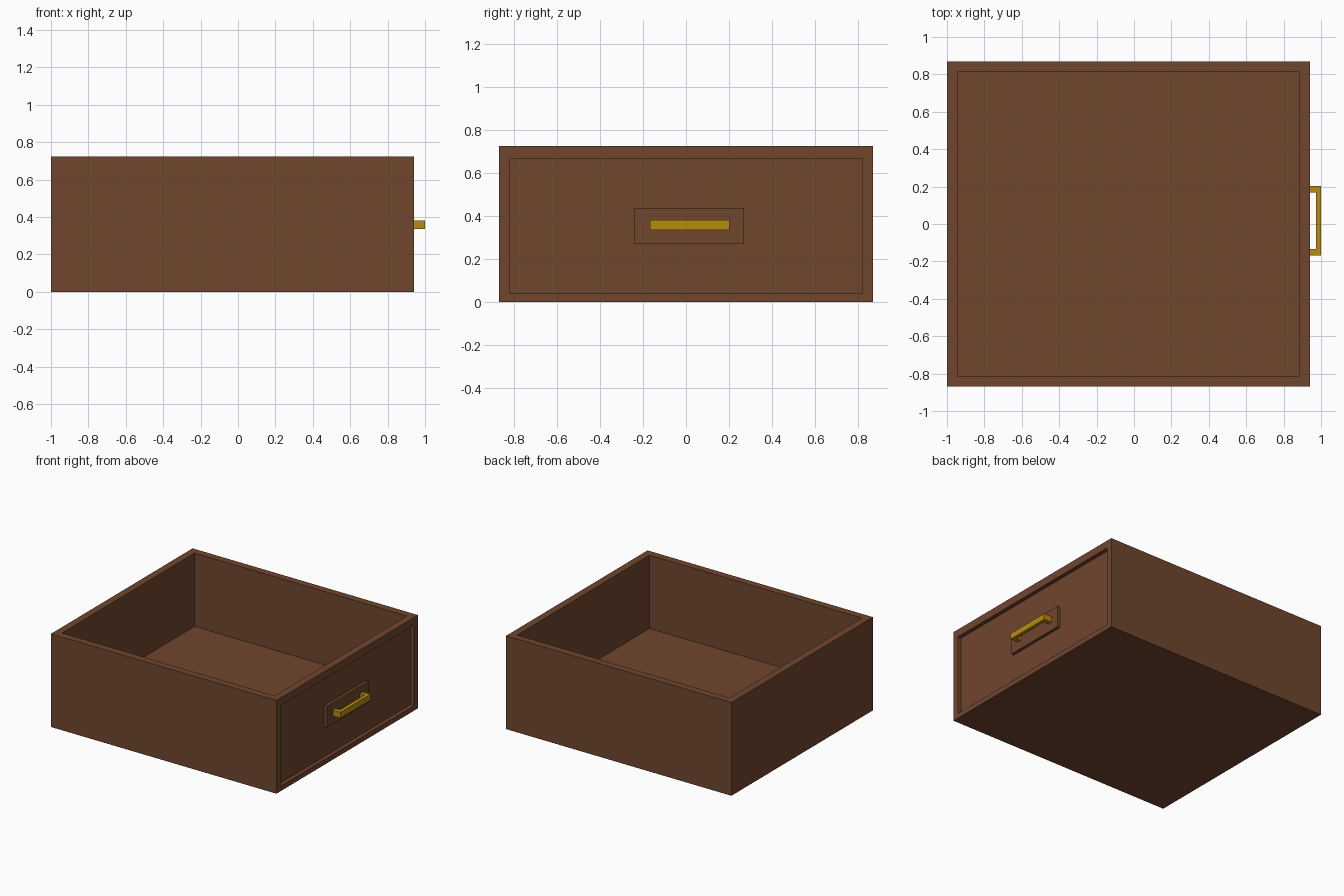
import bpy, bmesh
from mathutils import Vector

old = bpy.data.objects.get("Cube")
if old:
    bpy.data.objects.remove(old, do_unlink=True)


def make_material(name, color):
    mat = bpy.data.materials.new(name)
    mat.use_nodes = True
    mat.diffuse_color = color
    mat.node_tree.nodes["Principled BSDF"].inputs["Base Color"].default_value = color
    return mat


def finish(bm, name, mat):
    bmesh.ops.recalc_face_normals(bm, faces=bm.faces)
    mesh = bpy.data.meshes.new(name)
    bm.to_mesh(mesh)
    bm.free()
    mesh.materials.append(mat)
    obj = bpy.data.objects.new(name, mesh)
    bpy.context.collection.objects.link(obj)
    return obj


def box(low, high):
    bm = bmesh.new()
    bmesh.ops.create_cube(bm, size=1)
    low, high = Vector(low), Vector(high)
    for v in bm.verts:
        v.co = (low + high) / 2 + v.co * (high - low)
    return bm


def recess(bm, direction, rim, depth, shift=(0, 0, 0)):
    """Inset the face pointing along direction, then push it straight in."""
    direction = Vector(direction)
    bm.normal_update()
    face = max(bm.faces, key=lambda f: f.normal.dot(direction))
    bmesh.ops.inset_region(bm, faces=[face], thickness=rim)
    bmesh.ops.translate(bm, verts=face.verts, vec=shift)
    inner = bmesh.ops.extrude_discrete_faces(bm, faces=[face])["faces"][0]
    bmesh.ops.translate(bm, verts=inner.verts, vec=-direction * depth)


wood = make_material("brown wood", (0.162, 0.061, 0.027, 1))
brass = make_material("brass", (0.479, 0.262, 0.005, 1))

# Drawer box: open tray with a recessed panel on its handle side
body = box((-1, -0.87, 0), (0.94, 0.87, 0.725))
recess(body, (0, 0, 1), 0.08, 0.57)
recess(body, (1, 0, 0), 0.07, 0.03, (0, 0, -0.01))
finish(body, "drawer_box", wood)

# Raised plate behind the handle
finish(box((0.9, -0.24, 0.27), (0.933, 0.27, 0.437)), "handle_plate", wood)

# Square U-shaped pull, extruded from its plan outline
x_in, x_bar, x_out = 0.925, 0.972, 1.0
y0, y1, post = -0.168, 0.202, 0.034
z0, z1 = 0.335, 0.381
outline = [(x_in, y0), (x_out, y0), (x_out, y1), (x_in, y1),
           (x_in, y1 - post), (x_bar, y1 - post),
           (x_bar, y0 + post), (x_in, y0 + post)]
pull = bmesh.new()
base = pull.faces.new([pull.verts.new((x, y, z0)) for x, y in outline])
top = bmesh.ops.extrude_face_region(pull, geom=[base], use_keep_orig=True)["geom"]
bmesh.ops.translate(pull, vec=(0, 0, z1 - z0),
                    verts=[g for g in top if isinstance(g, bmesh.types.BMVert)])
finish(pull, "handle", brass)
